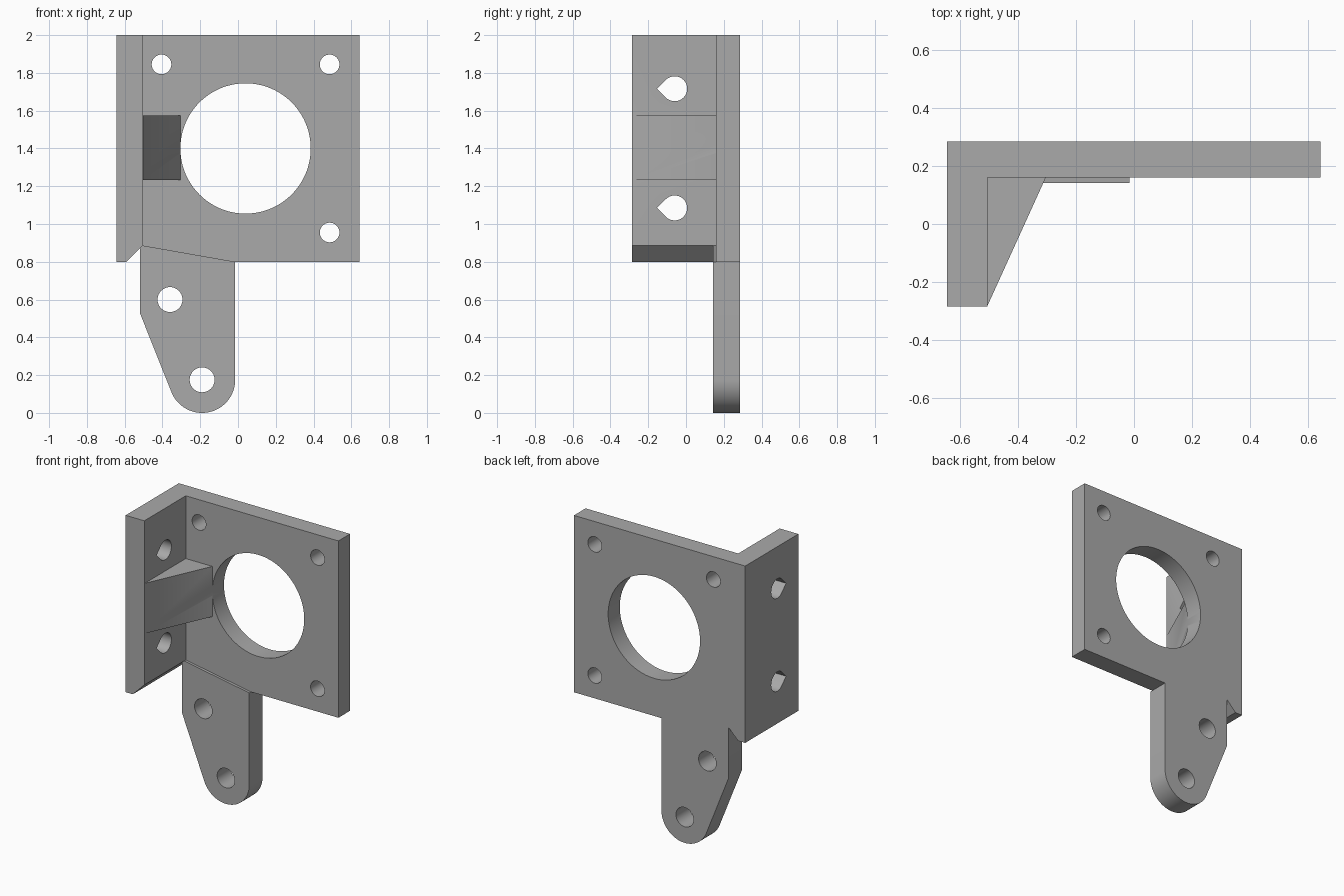
import bpy, bmesh, math
from mathutils import Vector

cube = bpy.data.objects.get("Cube")
if cube:
    bpy.data.objects.remove(cube, do_unlink=True)

grey = bpy.data.materials.new("plain grey")
grey.use_nodes = True
grey.diffuse_color = (0.4, 0.4, 0.4, 1)
grey.node_tree.nodes["Principled BSDF"].inputs["Base Color"].default_value = (0.4, 0.4, 0.4, 1)

AXES = {  # maps a profile point and a depth to space
    "x": lambda a, b, d: (d, a, b),
    "y": lambda a, b, d: (a, d, b),
    "z": lambda a, b, d: (a, b, d),
}


def prism(name, profile, axis, start, end):
    """Extrude a 2D profile along an axis."""
    bm = bmesh.new()
    place = AXES[axis]
    face = bm.faces.new([bm.verts.new(place(a, b, start)) for a, b in profile])
    new = bmesh.ops.extrude_face_region(bm, geom=[face])["geom"]
    shift = Vector(place(0, 0, end - start))
    bmesh.ops.translate(bm, vec=shift, verts=[v for v in new if isinstance(v, bmesh.types.BMVert)])
    bmesh.ops.recalc_face_normals(bm, faces=bm.faces)
    mesh = bpy.data.meshes.new(name)
    bm.to_mesh(mesh)
    bm.free()
    mesh.materials.append(grey)
    obj = bpy.data.objects.new(name, mesh)
    bpy.context.collection.objects.link(obj)
    return obj


def arc(cx, cy, r, a0, a1, n):
    angles = [math.radians(a0 + (a1 - a0) * i / n) for i in range(n + 1)]
    return [(cx + r * math.cos(a), cy + r * math.sin(a)) for a in angles]


def circle(cx, cy, r, n=48):
    return arc(cx, cy, r, 0, 360, n)[:-1]


def combine(target, tool, operation):
    mod = target.modifiers.new(operation.title(), "BOOLEAN")
    mod.operation, mod.object, mod.solver = operation, tool, "EXACT"
    bpy.context.view_layer.objects.active = target
    bpy.ops.object.modifier_apply(modifier=mod.name)
    bpy.data.objects.remove(tool, do_unlink=True)


L, R, INNER = -0.644, 0.642, -0.504
BACK, FACE, FRONT = 0.285, 0.16, -0.285
LOW, TOP, NOTCH = 0.8, 2.0, 0.886

# Mounting plate with a sloped lower edge where the arm joins
bracket = prism("mounting_bracket", [
    (L, LOW), (-0.59, LOW), (INNER, NOTCH), (-0.015, LOW),
    (R, LOW), (R, TOP), (L, TOP)], "y", FACE, BACK)

# Side flange with a chamfered foot
flange = prism("side_flange", [
    (L, LOW), (-0.59, LOW), (INNER, NOTCH), (INNER, TOP), (L, TOP)], "y", FRONT, BACK)
combine(bracket, flange, "UNION")

# Triangular gusset
gusset = prism("gusset", [
    (INNER - 0.02, FRONT + 0.01), (INNER, FRONT + 0.005), (-0.304, FACE),
    (-0.31, FACE + 0.02), (INNER - 0.02, FACE + 0.02)], "z", 1.233, 1.574)
combine(bracket, gusset, "UNION")

# Hanging arm with a rounded end
tip = arc(-0.19, 0.175, 0.175, 202, 360, 40)
arm = prism("hanging_arm", [(-0.52, 0.87), (-0.52, 0.53)] + tip
            + [(-0.015, LOW), (INNER, NOTCH)], "y", 0.142, BACK)
combine(bracket, arm, "UNION")

# Motor opening, screw holes and arm holes
for x, z, r in [(0.04, 1.4, 0.345), (-0.405, 1.845, 0.052), (0.485, 1.845, 0.052),
                (0.485, 0.955, 0.052), (-0.36, 0.6, 0.066), (-0.19, 0.175, 0.066)]:
    n = 96 if r > 0.1 else 40
    combine(bracket, prism("hole_cutter", circle(x, z, r, n), "y", 0.1, 0.4), "DIFFERENCE")

# Teardrop holes in the flange, pointing forward
for z in (1.085, 1.716):
    drop = arc(-0.06, z, 0.066, -135, 135, 36) + [(-0.06 - 0.066 * math.sqrt(2), z)]
    combine(bracket, prism("teardrop_cutter", drop, "x", -0.8, -0.4), "DIFFERENCE")

# Smooth the curved walls, keep the edges sharp
bpy.ops.object.select_all(action="DESELECT")
bracket.select_set(True)
bpy.context.view_layer.objects.active = bracket
bpy.ops.object.shade_smooth_by_angle(angle=math.radians(25))
